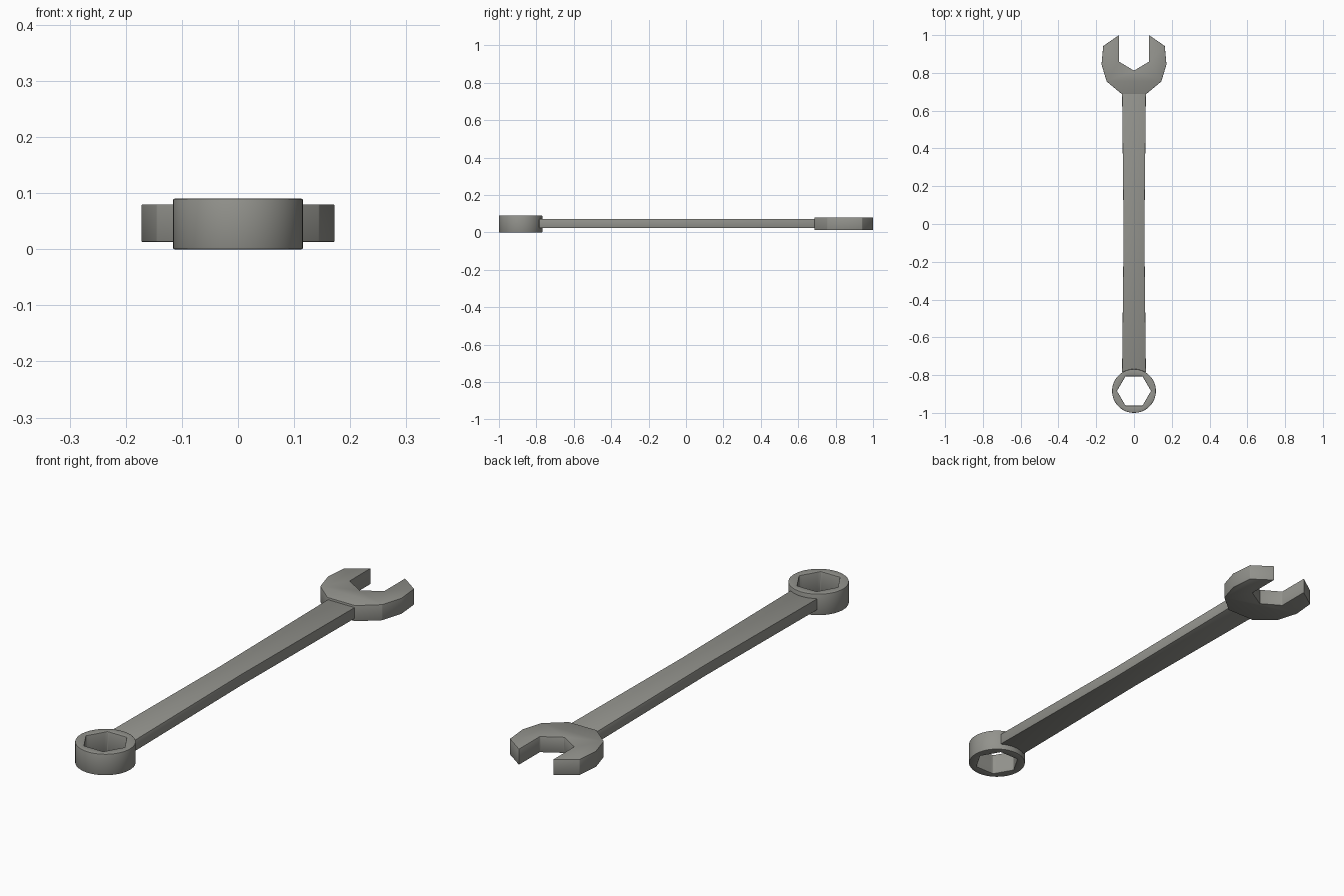
import bpy, bmesh, math

cube = bpy.data.objects.get("Cube")
if cube:
    bpy.data.objects.remove(cube, do_unlink=True)

steel = bpy.data.materials.new("grey steel")
steel.use_nodes = True
COLOUR = (0.29, 0.29, 0.265, 1)
steel.diffuse_color = COLOUR
steel.node_tree.nodes["Principled BSDF"].inputs["Base Color"].default_value = COLOUR


def finish(name, bm, bevel):
    """Turn a bmesh into a softly bevelled steel object."""
    bmesh.ops.recalc_face_normals(bm, faces=bm.faces)
    mesh = bpy.data.meshes.new(name)
    bm.to_mesh(mesh)
    bm.free()
    mesh.materials.append(steel)
    obj = bpy.data.objects.new(name, mesh)
    bpy.context.collection.objects.link(obj)
    mod = obj.modifiers.new("soft edges", "BEVEL")
    mod.width = bevel
    mod.segments = 2
    mod.limit_method = "ANGLE"
    mod.angle_limit = math.radians(32)
    bpy.ops.object.select_all(action="DESELECT")
    obj.select_set(True)
    bpy.context.view_layer.objects.active = obj
    bpy.ops.object.modifier_apply(modifier=mod.name)
    bpy.ops.object.shade_smooth_by_angle(angle=math.radians(30))
    return obj


def mirrored_slab(name, right_half, z0, z1, bevel):
    """Extrude an outline given by its +x half, mirrored across x = 0."""
    left_half = [(-x, y) for x, y in reversed(right_half) if x > 0]
    bm = bmesh.new()
    face = bm.faces.new([bm.verts.new((x, y, z0)) for x, y in right_half + left_half])
    ext = bmesh.ops.extrude_face_region(bm, geom=[face])
    top = [v for v in ext["geom"] if isinstance(v, bmesh.types.BMVert)]
    bmesh.ops.translate(bm, verts=top, vec=(0, 0, z1 - z0))
    return finish(name, bm, bevel)


# Handle, slightly waisted in the middle
mirrored_slab("handle", [(0.063, -0.785), (0.055, -0.05), (0.063, 0.695)],
              0.024, 0.071, 0.002)

# Open jaw with a pointed throat
mirrored_slab("open_jaw", [(0.065, 0.688), (0.145, 0.755), (0.172, 0.845),
                           (0.163, 0.942), (0.08, 1.0), (0.08, 0.86), (0, 0.812)],
              0.013, 0.08, 0.002)

# Ring end: round outside, hexagonal hole with corners on the x axis
SIDES, RADIUS, HEX, HEIGHT, CENTRE_Y = 48, 0.116, 0.09, 0.09, -0.884
bm = bmesh.new()
sections = []
for i in range(SIDES):
    a = 2 * math.pi * i / SIDES
    flat = a % (math.pi / 3) - math.pi / 6
    hole = HEX * math.cos(math.pi / 6) / math.cos(flat)
    sections.append([bm.verts.new((r * math.cos(a), CENTRE_Y + r * math.sin(a), z))
                     for r, z in ((RADIUS, 0), (RADIUS, HEIGHT), (hole, HEIGHT), (hole, 0))])
for i, a in enumerate(sections):
    b = sections[(i + 1) % SIDES]
    for k in range(4):
        n = (k + 1) % 4
        bm.faces.new((a[k], b[k], b[n], a[n]))
finish("ring_end", bm, 0.003)
